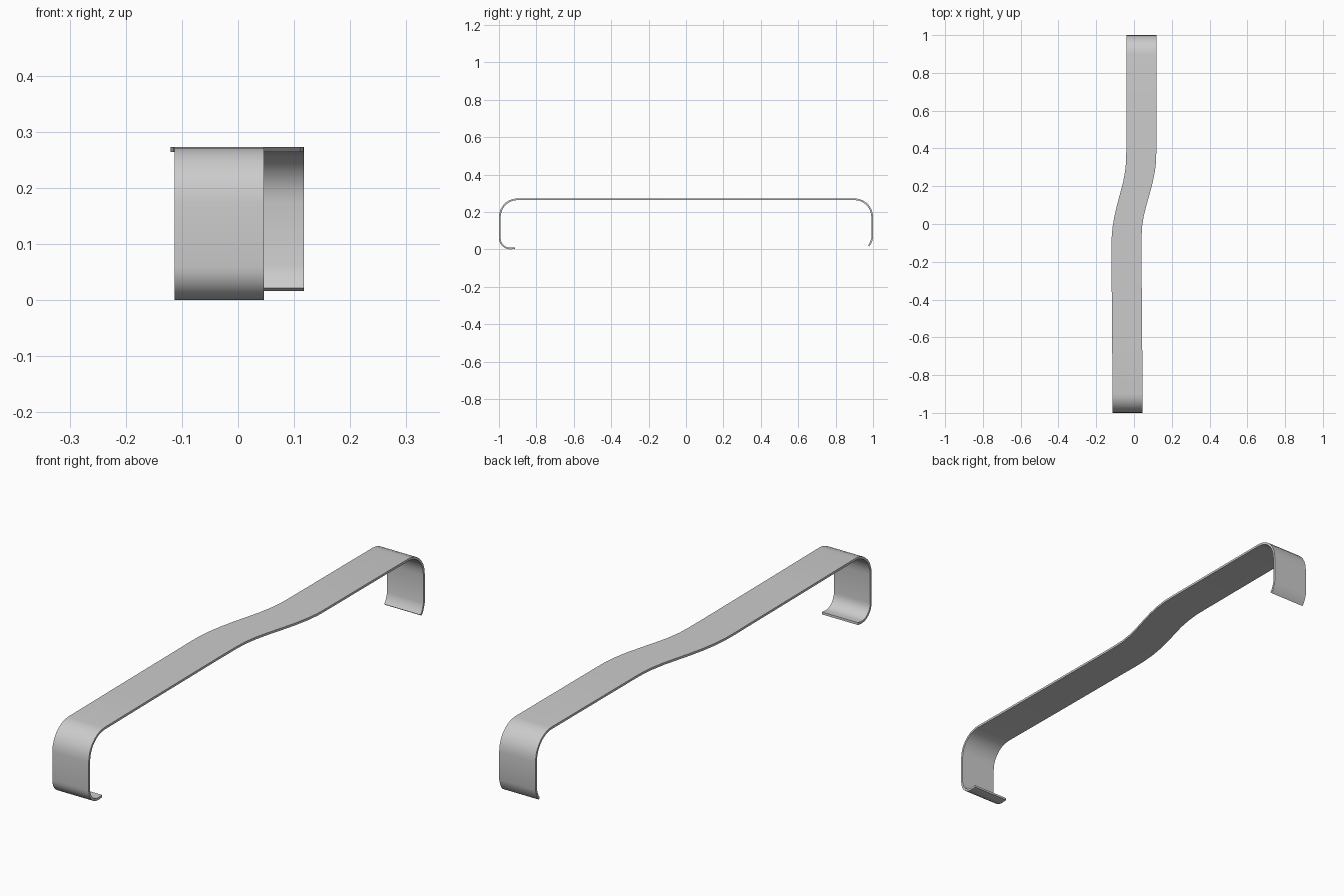
import bpy, bmesh, math
from mathutils import Vector

if "Cube" in bpy.data.objects:
    bpy.data.objects.remove(bpy.data.objects["Cube"])

T = 0.009        # strip thickness
TOP = 0.2725     # outer top height

# Plan edges of the strip: (y, left x, right x)
PLAN = [(0.38, -0.041, 0.118), (0.33, -0.042, 0.117), (0.28, -0.047, 0.111),
        (0.22, -0.058, 0.099), (0.16, -0.074, 0.083), (0.10, -0.090, 0.066),
        (0.04, -0.104, 0.051), (-0.02, -0.114, 0.042), (-0.08, -0.119, 0.040),
        (-0.14, -0.120, 0.040), (-0.20, -0.119, 0.040), (-0.60, -0.116, 0.043)]
FRONT, BACK = (-0.113, 0.046), (-0.041, 0.118)


def arc(cy, cz, ry, rz, a0, a1, n=7):
    """Points on an elliptical bend, angles in degrees."""
    out = []
    for i in range(n + 1):
        a = math.radians(a0 + (a1 - a0) * i / n)
        out.append((cy + ry * math.cos(a), cz + rz * math.sin(a)))
    return out


# Outer side profile, from the front hook over the top to the back lip
path = [(y, z, *FRONT) for y, z in
        [(-0.915, 0.003)] + arc(-0.94, 0.06, 0.06, 0.06, 270, 180)
        + arc(-0.90, 0.1725, 0.10, 0.10, 180, 90)]
path[0] = (-0.915, 0.002, *FRONT)
path += [(y, TOP, l, r) for y, l, r in reversed(PLAN)]
path += [(y, z, *BACK) for y, z in
         arc(0.90, 0.1725, 0.10, 0.10, 90, 0)
         + [(1.0, 0.06), (0.996, 0.045), (0.989, 0.028), (0.980, 0.016)]]

# Sweep a rectangular section along the profile
bm = bmesh.new()
rings = []
for i, (y, z, l, r) in enumerate(path):
    a, b = path[max(i - 1, 0)], path[min(i + 1, len(path) - 1)]
    d = Vector((b[0] - a[0], b[1] - a[1])).normalized()
    iy, iz = y + d.y * T, z - d.x * T      # inner side of the strip
    rings.append([bm.verts.new(c) for c in
                  ((l, y, z), (r, y, z), (r, iy, iz), (l, iy, iz))])
for p, q in zip(rings, rings[1:]):
    for k in range(4):
        bm.faces.new((p[k], p[(k + 1) % 4], q[(k + 1) % 4], q[k]))
bm.faces.new(rings[0])
bm.faces.new(rings[-1])
bmesh.ops.recalc_face_normals(bm, faces=bm.faces)

# Rest the lowest point on the ground
low = min(v.co.z for v in bm.verts)
for v in bm.verts:
    v.co.z -= low

mesh = bpy.data.meshes.new("bent_strip")
bm.to_mesh(mesh)
bm.free()
strip = bpy.data.objects.new("bent_strip", mesh)
bpy.context.collection.objects.link(strip)
bpy.context.view_layer.objects.active = strip
strip.select_set(True)
bpy.ops.object.shade_smooth_by_angle(angle=math.radians(40))
